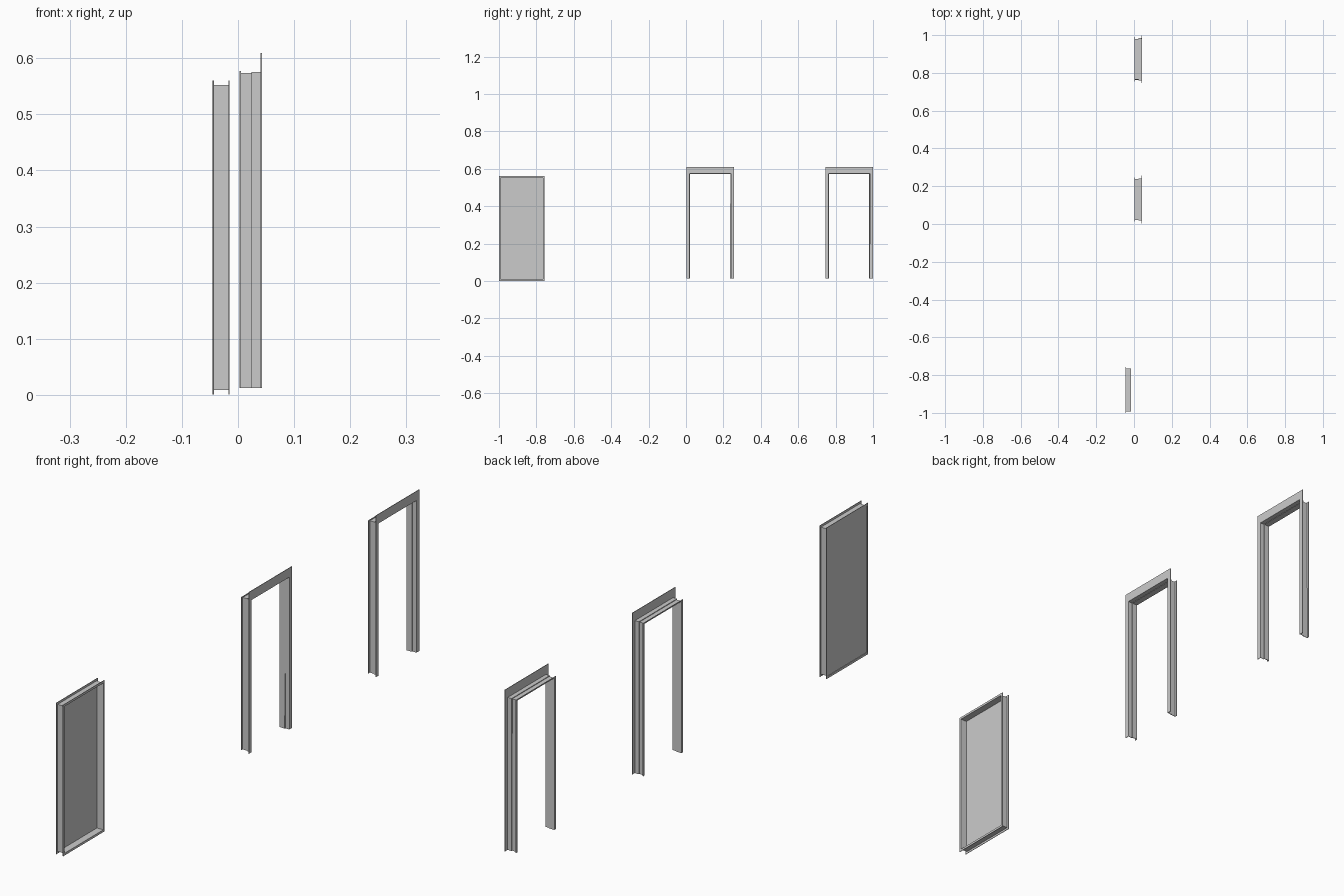
import bpy, bmesh

if "Cube" in bpy.data.objects:
    bpy.data.objects.remove(bpy.data.objects["Cube"])


def sweep(name, profile, path, closed, thickness=0.002):
    """Sweep a folded sheet profile of (x, out_y, out_z) around mitred corners.
    Path corners are (y, z, side_y, side_z): position and outward directions."""
    bm = bmesh.new()
    rings = [[bm.verts.new((x, y + sy * dy, z + sz * dz)) for x, dy, dz in profile]
             for y, z, sy, sz in path]
    n = len(rings)
    for i in range(n if closed else n - 1):
        a, b = rings[i], rings[(i + 1) % n]
        for k in range(len(profile) - 1):
            bm.faces.new((a[k], a[k + 1], b[k + 1], b[k]))
    bmesh.ops.recalc_face_normals(bm, faces=bm.faces)
    mesh = bpy.data.meshes.new(name)
    bm.to_mesh(mesh)
    bm.free()
    obj = bpy.data.objects.new(name, mesh)
    bpy.context.collection.objects.link(obj)
    mod = obj.modifiers.new("sheet_thickness", 'SOLIDIFY')
    mod.thickness = thickness
    mod.offset = 0
    return obj


def box(name, lo, hi):
    bpy.ops.mesh.primitive_cube_add(size=1, location=[(a + b) / 2 for a, b in zip(lo, hi)])
    obj = bpy.context.object
    obj.name = name
    obj.scale = [b - a for a, b in zip(lo, hi)]
    return obj


# Door leaf: outward-facing channel around a recessed panel
cy, hw = -0.8785, 0.1135
lip = 0.008
channel = [(-0.016, lip, lip), (-0.016, 0, 0), (-0.044, 0, 0), (-0.044, lip, lip)]
corners = [(cy - hw, 0.009, -1, -1), (cy + hw, 0.009, 1, -1),
           (cy + hw, 0.552, 1, 1), (cy - hw, 0.552, -1, 1)]
sweep("door_leaf_channel", channel, corners, True)
box("door_leaf_panel", (-0.043, cy - hw, 0.009), (-0.041, cy + hw, 0.552))

# Door frames: jambs and header with a wall flange, a rebate and a back lip
section = [(0.0415, 0.0185, 0.036), (0.0415, 0.003, 0.002), (0.025, 0.003, 0.002),
           (0.025, 0, 0), (0.004, 0, 0), (0.004, 0.009, 0.004)]
for name, fy in (("inner_door_frame", 0.129), ("outer_door_frame", 0.872)):
    w, top = 0.108, 0.573
    path = [(fy - w, 0.012, -1, 0), (fy - w, top, -1, 1),
            (fy + w, top, 1, 1), (fy + w, 0.012, 1, 0)]
    sweep(name, section, path, False)
